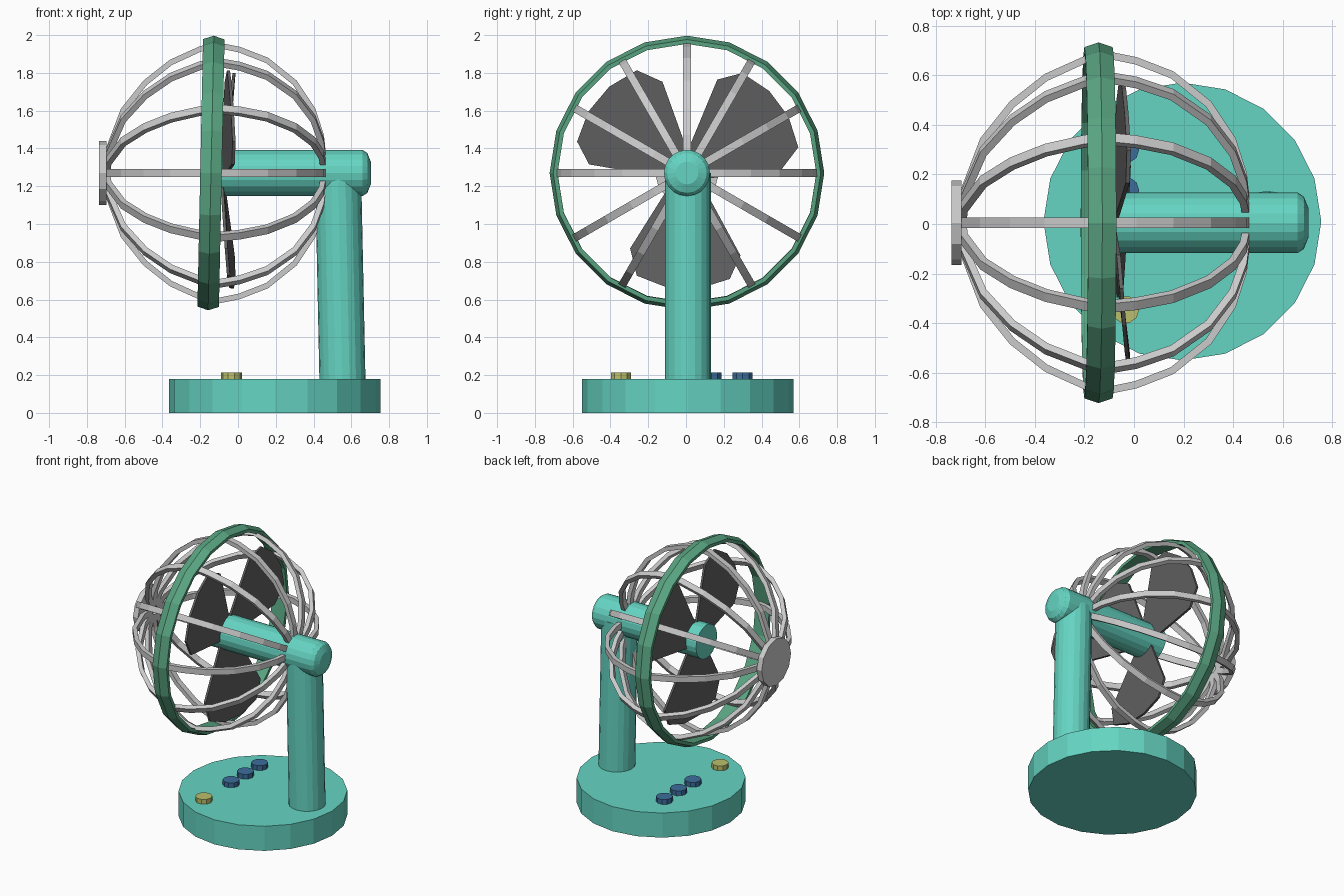
import bpy, bmesh
from math import sin, cos, pi, radians
from mathutils import Matrix, Vector

if "Cube" in bpy.data.objects:
    bpy.data.objects.remove(bpy.data.objects["Cube"])

CY, CZ = 0.005, 1.27          # fan axis runs along x through this y, z


def material(name, rgb):
    m = bpy.data.materials.new(name)
    m.diffuse_color = (*rgb, 1)
    m.use_nodes = True
    m.node_tree.nodes["Principled BSDF"].inputs["Base Color"].default_value = m.diffuse_color
    return m


teal = material("teal", (0.13, 0.66, 0.54))
green = material("green", (0.10, 0.37, 0.22))
dark = material("dark_grey", (0.12, 0.12, 0.12))
blue = material("blue", (0.045, 0.155, 0.33))
yellow = material("yellow", (0.50, 0.52, 0.15))


def finish(name, bm, mat=None, loc=(0, 0, 0)):
    bmesh.ops.recalc_face_normals(bm, faces=bm.faces)
    me = bpy.data.meshes.new(name)
    bm.to_mesh(me)
    bm.free()
    ob = bpy.data.objects.new(name, me)
    ob.location = loc
    if mat:
        me.materials.append(mat)
    bpy.context.collection.objects.link(ob)
    return ob


def loft(bm, rings, closed=False):
    """Skin rings of points; cap the ends, or join last to first."""
    vs = [[bm.verts.new(p) for p in r] for r in rings]
    n = len(vs[0])
    pairs = list(zip(vs, vs[1:])) + ([(vs[-1], vs[0])] if closed else [])
    for a, b in pairs:
        for i in range(n):
            j = (i + 1) % n
            bm.faces.new((a[i], a[j], b[j], b[i]))
    if not closed:
        bm.faces.new(vs[0])
        bm.faces.new(vs[-1])


def upright(name, bottom, top, r, sides, mat):
    bm = bmesh.new()
    loft(bm, [[(c[0] + r * cos(2 * pi * i / sides), c[1] + r * sin(2 * pi * i / sides), c[2])
               for i in range(sides)] for c in (bottom, top)])
    return finish(name, bm, mat)


def lathe_x(name, profile, sides, mat=None, closed=False):
    """Revolve (x, radius) points about the fan axis."""
    bm = bmesh.new()
    loft(bm, [[(x, r * sin(2 * pi * i / sides), r * cos(2 * pi * i / sides))
               for i in range(sides)] for x, r in profile], closed)
    return finish(name, bm, mat, (0, CY, CZ))


# Base, post and buttons
upright("base", (0.195, 0.01, 0), (0.195, 0.01, 0.18), 0.56, 20, teal)
upright("post", (0.553, 0.01, 0.17), (0.53, 0.01, 1.27), 0.122, 20, teal)
for i, y in enumerate((0.30, 0.135, -0.03)):
    upright(f"speed_button_{i + 1}", (-0.035, y, 0.17), (-0.035, y, 0.215), 0.056, 10, blue)
upright("power_button", (-0.035, -0.345, 0.17), (-0.035, -0.345, 0.215), 0.056, 10, yellow)

# Motor housing, which passes through the blades as a hub
lathe_x("motor_housing", [(-0.17, 0.122), (0.66, 0.122), (0.685, 0.105), (0.703, 0.06)], 20, teal)

# Cage front plate and middle ring, leaning back slightly
lathe_x("cage_front_plate", [(-0.735, 0.17), (-0.695, 0.17)], 12)
ring = lathe_x("cage_ring", [(-0.057, 0.708), (0, 0.727), (0.057, 0.708),
                             (0.057, 0.685), (-0.057, 0.685)], 20, green, closed=True)
ring.location.x = -0.143
ring.rotation_euler.y = 0.021

# Twelve curved cage wires
path = [(-0.705, 0.03), (-0.70, 0.13), (-0.62, 0.34), (-0.50, 0.49), (-0.36, 0.60), (-0.20, 0.672),
        (-0.10, 0.69), (0.01, 0.668), (0.16, 0.61), (0.31, 0.49), (0.41, 0.34), (0.455, 0.20), (0.47, 0.06)]
bm = bmesh.new()
for k in range(12):
    rot = Matrix.Rotation(k * pi / 6, 3, 'X')
    rings = []
    for x, r in path:
        outer = Vector((x, 0, r))
        inner = outer + (Vector((-0.11, 0, 0)) - outer).normalized() * 0.03
        side = Vector((0, 0.021, 0))
        rings.append([rot @ p for p in (outer - side, outer + side, inner + side, inner - side)])
    loft(bm, rings)
finish("cage_wires", bm, None, (0, CY, CZ))

# Three faceted blades: (radius, angle offset) outline, slightly coned and pitched
outline = [(0.10, -55), (0.50, -35), (0.605, -24), (0.615, -8), (0.615, 8),
           (0.605, 24), (0.52, 35), (0.10, 55)]
for n, centre in enumerate((37, 140, 268)):
    bm = bmesh.new()
    layers = []
    for dx in (-0.008, 0.008):
        layers.append([(-0.09 + 0.09 * r + 0.06 * r * sin(radians(a)) + dx,
                        r * cos(radians(centre + a)), r * sin(radians(centre + a)))
                       for r, a in outline])
    loft(bm, layers)
    finish(f"blade_{n + 1}", bm, dark, (0, CY, CZ))
